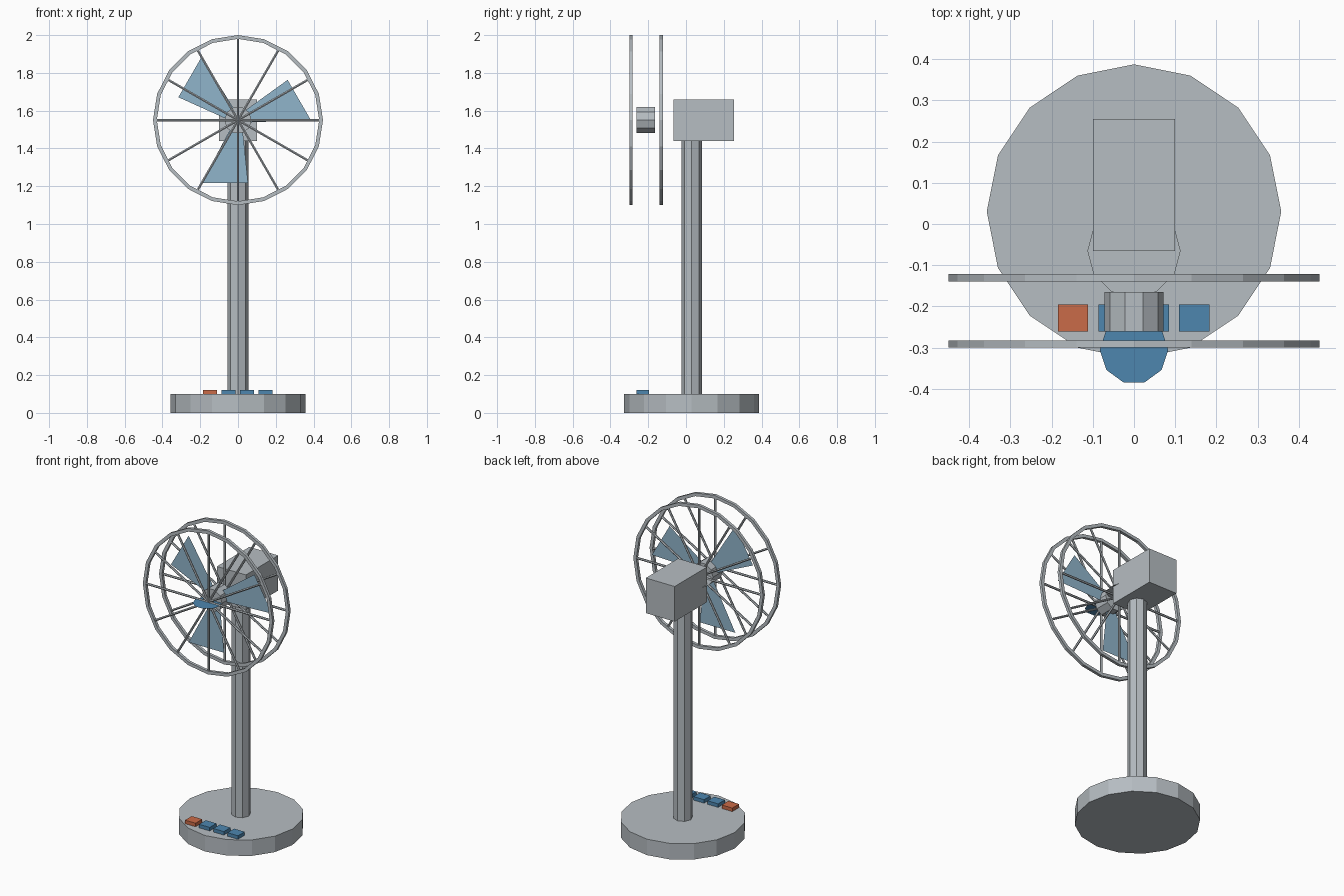
import bpy
import bmesh
from math import cos, sin, pi, radians
from mathutils import Matrix, Vector

if "Cube" in bpy.data.objects:
    bpy.data.objects.remove(bpy.data.objects["Cube"], do_unlink=True)


def material(name, rgb):
    m = bpy.data.materials.new(name)
    m.use_nodes = True
    colour = (*rgb, 1.0)
    m.diffuse_color = colour
    m.node_tree.nodes["Principled BSDF"].inputs["Base Color"].default_value = colour
    return m


GREY = material("metal grey", (0.47, 0.51, 0.54))
BLUE = material("button blue", (0.075, 0.24, 0.43))
PALE = material("blade pale blue", (0.28, 0.46, 0.60))
ORANGE = material("button orange", (0.59, 0.145, 0.065))

AXIS_Z = 1.55   # height of the fan axis


def finish(name, bm, mat):
    mesh = bpy.data.meshes.new(name)
    bm.to_mesh(mesh)
    bm.free()
    mesh.materials.append(mat)
    obj = bpy.data.objects.new(name, mesh)
    bpy.context.collection.objects.link(obj)
    return obj


def add_box(name, centre, size, mat):
    bm = bmesh.new()
    bmesh.ops.create_cube(bm, size=1, matrix=Matrix.Translation(centre) @ Matrix.Diagonal((*size, 1)))
    return finish(name, bm, mat)


def cylinder(bm, sides, radius, depth, matrix):
    bmesh.ops.create_cone(bm, cap_ends=True, segments=sides, radius1=radius,
                          radius2=radius, depth=depth, matrix=matrix)


def add_cylinder(name, sides, radius, depth, centre, mat, rotation=Matrix()):
    bm = bmesh.new()
    cylinder(bm, sides, radius, depth, Matrix.Translation(centre) @ rotation)
    return finish(name, bm, mat)


def add_disc(name, sides, radius, centre, mat):
    # flat horizontal plate with a corner on the x axis
    bm = bmesh.new()
    bm.faces.new([bm.verts.new(Vector(centre) + radius * Vector((cos(a), sin(a), 0)))
                  for a in (2 * pi * i / sides for i in range(sides))])
    return finish(name, bm, mat)


def add_grille(name, y, sides=20, spokes=12, outer=0.45, inner=0.43, half=0.009):
    bm = bmesh.new()
    # rim with a square section
    section = [(outer, -half), (outer, half), (inner, half), (inner, -half)]
    loops = []
    for i in range(sides):
        a = 2 * pi * i / sides
        loops.append([bm.verts.new((r * cos(a), y + dy, AXIS_Z + r * sin(a)))
                      for r, dy in section])
    for i, here in enumerate(loops):
        there = loops[(i + 1) % sides]
        for j in range(4):
            k = (j + 1) % 4
            bm.faces.new((here[j], here[k], there[k], there[j]))
    # each bar spans the rim, making two opposite spokes
    for i in range(spokes // 2):
        turn = Matrix.Rotation(2 * pi * i / spokes, 4, 'Y')
        cylinder(bm, 6, 0.007, 2 * inner, Matrix.Translation((0, y, AXIS_Z)) @ turn)
    bmesh.ops.recalc_face_normals(bm, faces=bm.faces)
    return finish(name, bm, GREY)


# Stand and motor
add_cylinder("base", 16, 0.357, 0.1, (0, 0.03, 0.05), GREY)
add_cylinder("pole", 8, 0.055, 1.34, (0, 0.03, 0.77), GREY)
add_box("motor_housing", (0, 0.095, AXIS_Z), (0.2, 0.32, 0.22), GREY)
add_disc("motor_plate", 12, 0.113, (0, -0.065, AXIS_Z), GREY)

# Hub, with its cylinder corners on the x axis
hub_turn = Matrix.Rotation(radians(90), 4, 'X') @ Matrix.Rotation(radians(90), 4, 'Z')
add_cylinder("hub", 10, 0.072, 0.096, (0, -0.213, AXIS_Z), GREY, hub_turn)
add_disc("nose_plate", 10, 0.083, (0, -0.305, AXIS_Z), BLUE)

# Three flat blades around the hub
blade = [(-0.045, -0.055), (-0.193, -0.334), (0.053, -0.334), (0.025, -0.055)]
for n in range(3):
    bm = bmesh.new()
    turn = Matrix.Rotation(2 * pi * n / 3, 4, 'Y')
    centre = Vector((0, -0.213, AXIS_Z))
    bm.faces.new([bm.verts.new(centre + turn @ Vector((x, 0, z))) for x, z in blade])
    bm.normal_update()
    if bm.faces[:][0].normal.y > 0:
        bmesh.ops.reverse_faces(bm, faces=bm.faces)
    finish(f"blade_{n + 1}", bm, PALE)

# Safety grilles
add_grille("front_grille", -0.291)
add_grille("back_grille", -0.13)

# Buttons on the base
for n in range(4):
    add_box(f"button_{n + 1}", (-0.148 + 0.098 * n, -0.228, 0.11), (0.073, 0.066, 0.024),
            BLUE if n else ORANGE)
